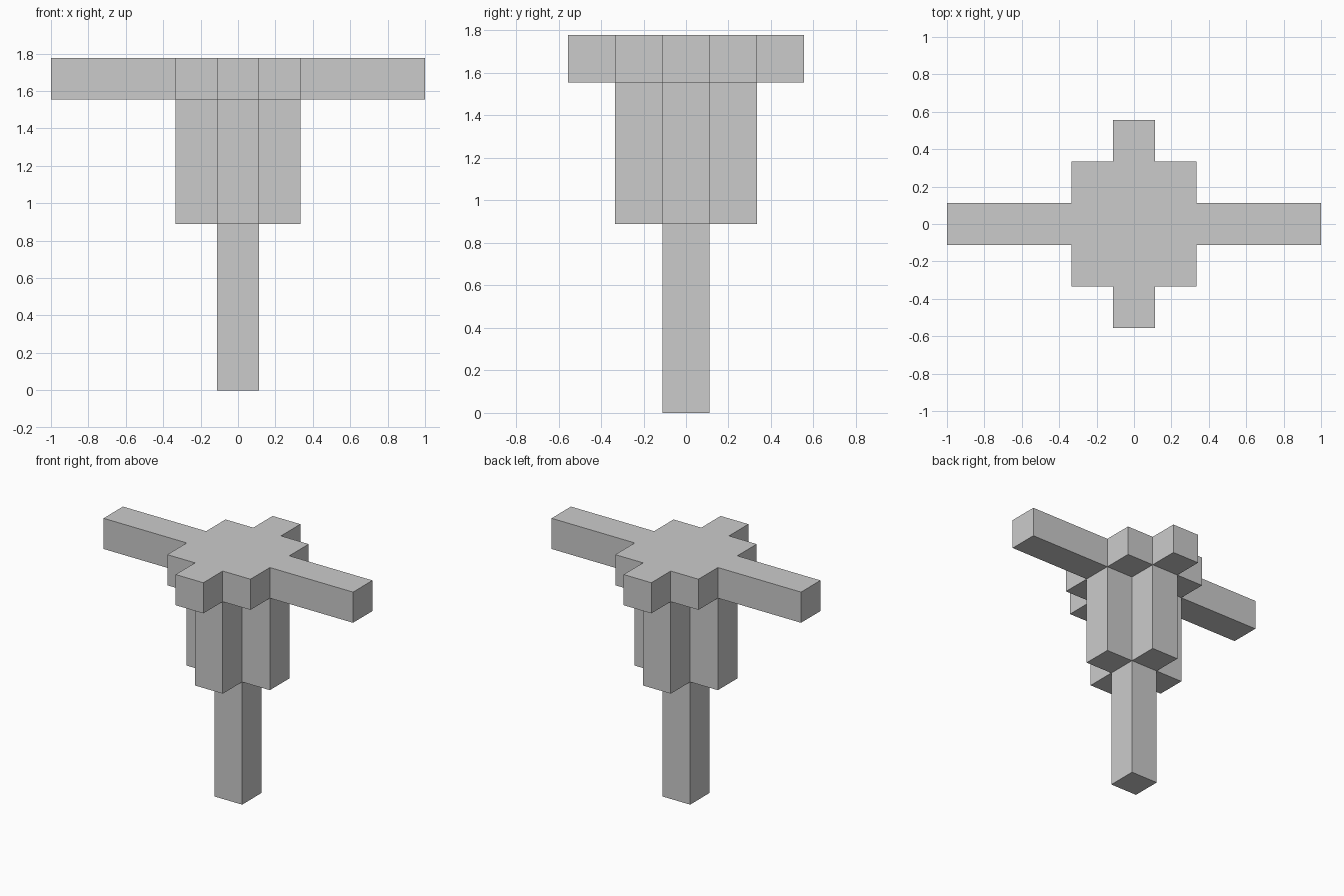
import bpy
import bmesh

if "Cube" in bpy.data.objects:
    bpy.data.objects.remove(bpy.data.objects["Cube"])

U = 2 / 9  # one block


def prism(name, quarter, z0, z1):
    """Extrude an outline given by its +x +y quarter, mirrored in both axes."""
    back = quarter[::-1]
    outline = (quarter + [(-x, y) for x, y in back]
               + [(-x, -y) for x, y in quarter] + [(x, -y) for x, y in back])
    bm = bmesh.new()
    face = bm.faces.new([bm.verts.new((x * U, y * U, z0 * U)) for x, y in outline])
    ext = bmesh.ops.extrude_face_region(bm, geom=[face], use_keep_orig=True)
    verts = [v for v in ext["geom"] if isinstance(v, bmesh.types.BMVert)]
    bmesh.ops.translate(bm, verts=verts, vec=(0, 0, (z1 - z0) * U))
    bmesh.ops.recalc_face_normals(bm, faces=bm.faces[:])
    mesh = bpy.data.meshes.new(name)
    bm.to_mesh(mesh)
    bm.free()
    obj = bpy.data.objects.new(name, mesh)
    bpy.context.collection.objects.link(obj)
    return obj


# Square post at the bottom
prism("post", [(.5, .5)], 0, 4)

# Plus-shaped column in the middle
prism("column", [(1.5, .5), (.5, .5), (.5, 1.5)], 4, 7)

# Stepped top slab with long side arms and short front and back arms
prism("top_slab", [(4.5, .5), (1.5, .5), (1.5, 1.5), (.5, 1.5), (.5, 2.5)], 7, 8)
